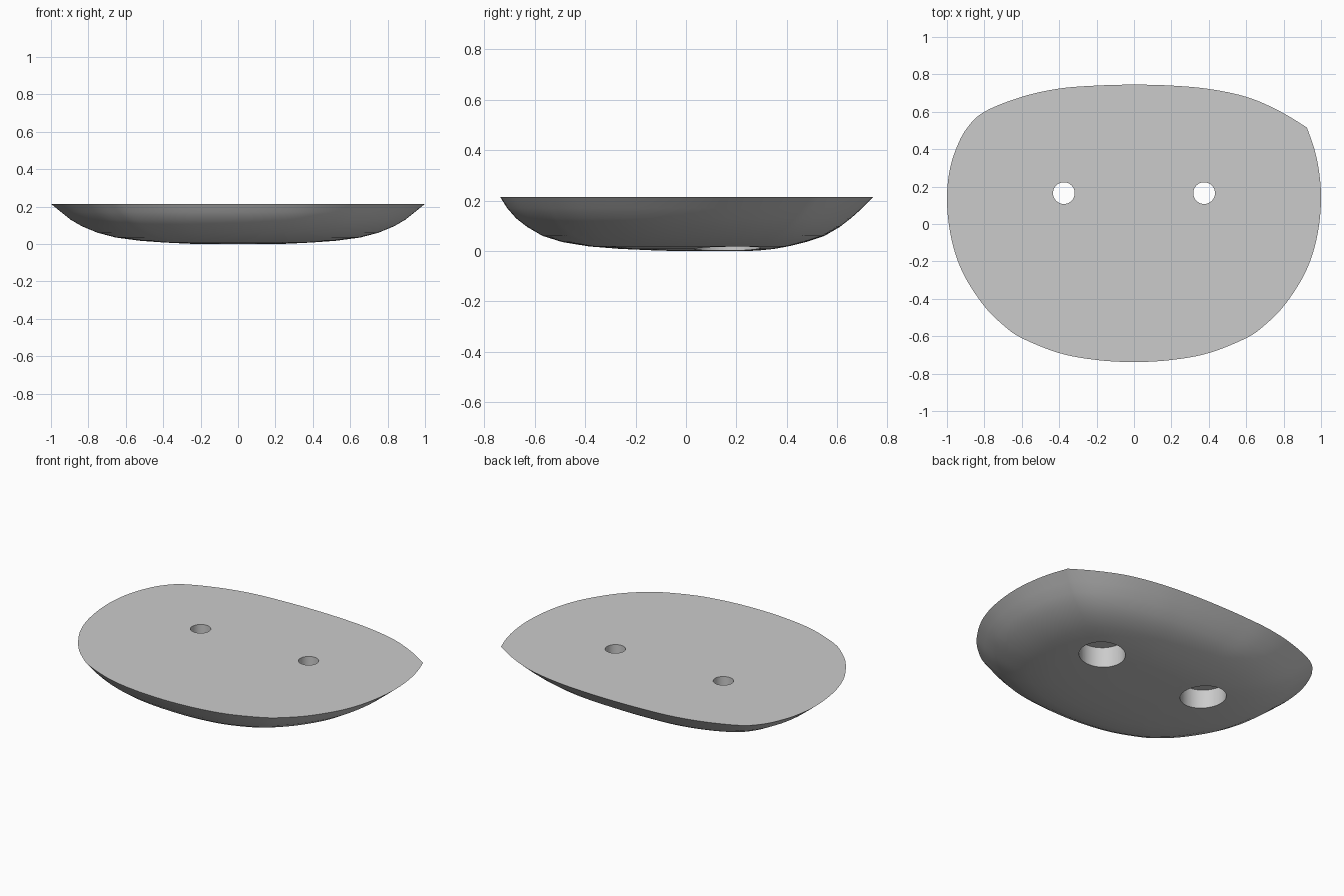
import bpy, bmesh
from mathutils import Vector

cube = bpy.data.objects.get("Cube")
if cube:
    bpy.data.objects.remove(cube, do_unlink=True)

grey = bpy.data.materials.new("light_grey")
grey.use_nodes = True
grey.diffuse_color = (0.6, 0.6, 0.6, 1)
grey.node_tree.nodes["Principled BSDF"].inputs["Base Color"].default_value = (0.6, 0.6, 0.6, 1)


def spline(points, before, after, steps=6):
    """Smooth curve through the points, leaving out the last one."""
    p = [Vector(q) for q in [before, *points, after]]
    out = []
    for a, b, c, d in zip(p, p[1:], p[2:], p[3:]):
        for i in range(steps):
            t = i / steps
            out.append(0.5 * (2 * b + (c - a) * t + (2 * a - 5 * b + 4 * c - d) * t ** 2
                              + (3 * b - a - 3 * c + d) * t ** 3))
    return out


# Half outlines of the rim, from back centre to front centre
back_round = [(0, .745), (.2, .74), (.4, .724), (.6, .68), (.8, .6), (.895, .51)]
back_corner = [(0, .745), (.2, .74), (.4, .722), (.6, .68), (.77, .608), (.925, .515)]
side_round = [(.95, .405), (.985, .29)]
side_corner = [(.963, .405), (.988, .29)]
front = [(1, .15), (.99, 0), (.958, -.15), (.9, -.29), (.8, -.44), (.7, -.54),
         (.6, -.61), (.4, -.69), (.2, -.727), (0, -.738)]
start, end = (-.2, .74), (-.2, -.727)
soft = spline(back_round + side_round + front, start, end)
sharp = (spline(back_corner, start, (1.06, .42))
         + spline(back_corner[-1:] + side_corner + front, (.89, .62), end))
tip = Vector(front[-1])

# Levels from rim to base: height, width scale, front y, back y, corner sharpness
levels = [(.215, 1, -.738, .745, 1), (.17, .945, -.71, .70, .8),
          (.13, .895, -.675, .655, .6), (.095, .835, -.63, .61, .4),
          (.06, .75, -.57, .55, .2), (.035, .655, -.49, .475, 0),
          (.018, .53, -.385, .405, 0), (.008, .40, -.26, .35, 0),
          (.002, .28, -.12, .29, 0), (0, .2, -.05, .25, 0)]

# Body lofted through the levels
bm = bmesh.new()
rings = []
for z, width, y_front, y_back, corner in levels:
    right = [s.lerp(c, corner) for s, c in zip(soft, sharp)]
    left = [Vector((-p.x, p.y)) for p in [*soft[1:], tip]]
    loop = right + left[::-1]
    ring = []
    for p in loop:
        t = (p.y + .738) / (.745 + .738)
        ring.append(bm.verts.new((p.x * width, y_front + t * (y_back - y_front), z)))
    rings.append(ring)
for upper, lower in zip(rings, rings[1:]):
    for i in range(len(upper)):
        j = (i + 1) % len(upper)
        bm.faces.new((upper[i], upper[j], lower[j], lower[i]))
bm.faces.new(rings[0])
bm.faces.new(rings[-1])
bmesh.ops.recalc_face_normals(bm, faces=bm.faces)
mesh = bpy.data.meshes.new("rounded_body")
bm.to_mesh(mesh)
bm.free()
body = bpy.data.objects.new("rounded_body", mesh)
bpy.context.collection.objects.link(body)
mesh.materials.append(grey)


def drill(x, radius, bottom, top):
    """Cut a vertical round hole through part of the body."""
    bpy.ops.mesh.primitive_cylinder_add(vertices=48, radius=radius, depth=top - bottom,
                                        location=(x, .165, (top + bottom) / 2))
    cutter = bpy.context.object
    cutter.name = "hole_cutter"
    cutter.hide_render = True
    cutter.data.materials.append(grey)
    mod = body.modifiers.new("hole", "BOOLEAN")
    mod.operation, mod.solver, mod.object = "DIFFERENCE", "EXACT", cutter
    bpy.context.view_layer.objects.active = body
    bpy.ops.object.modifier_apply(modifier=mod.name)
    bpy.data.objects.remove(cutter, do_unlink=True)


# Stepped screw holes: wide recess below, narrow opening above
for x in (-.375, .375):
    drill(x, .132, -.1, .13)
    drill(x, .058, .05, .3)

bpy.ops.object.select_all(action="DESELECT")
body.select_set(True)
bpy.context.view_layer.objects.active = body
bpy.ops.object.shade_smooth_by_angle(angle=0.6)
